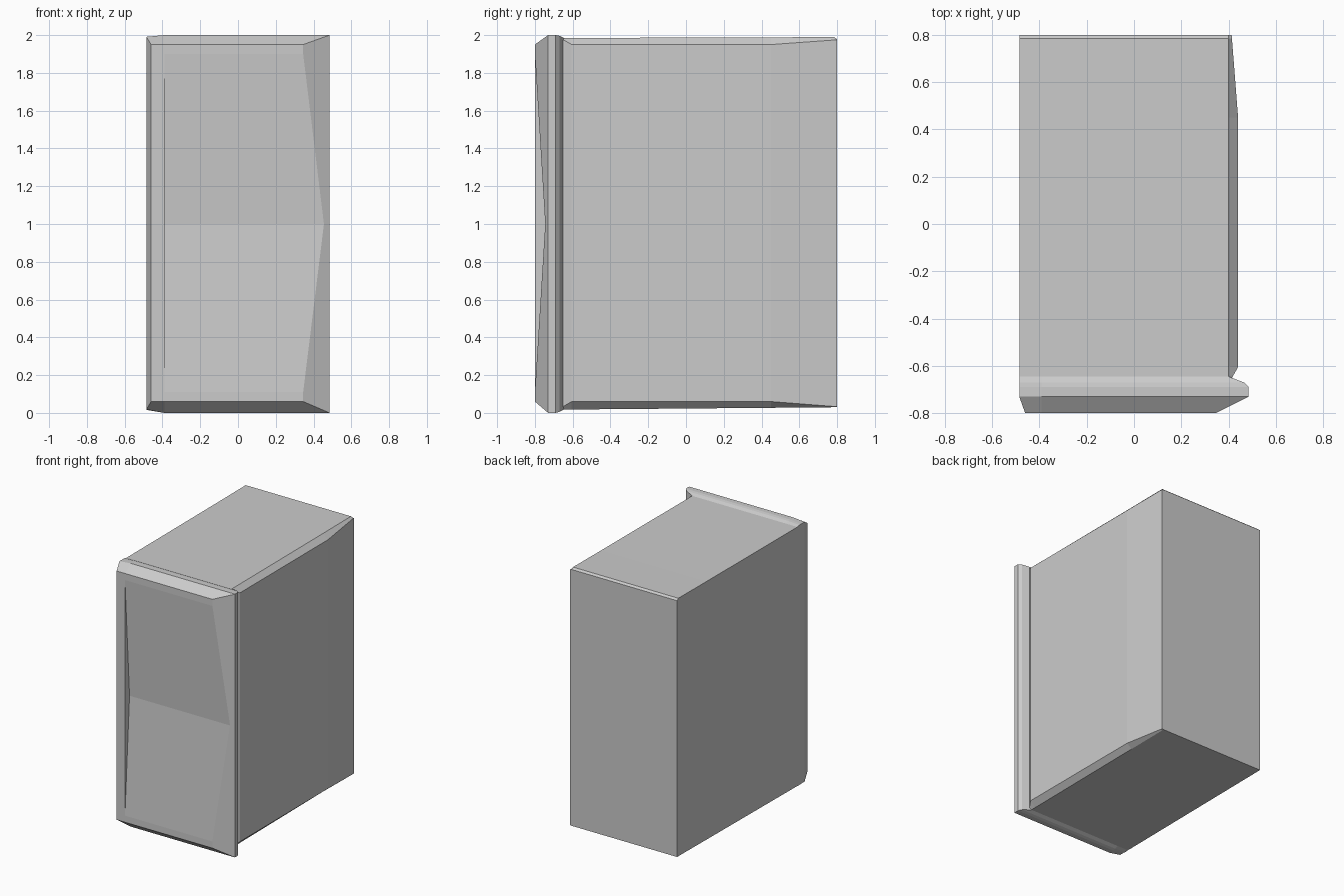
import bpy, bmesh

cube = bpy.data.objects.get("Cube")
if cube:
    bpy.data.objects.remove(cube, do_unlink=True)

grey = bpy.data.materials.new("plain grey")
grey.use_nodes = True
GREY = (0.6, 0.6, 0.6, 1)
grey.diffuse_color = GREY
grey.node_tree.nodes["Principled BSDF"].inputs["Base Color"].default_value = GREY


def loft(name, rings):
    """Skin equal-length rings of points and cap both ends."""
    bm = bmesh.new()
    loops = [[bm.verts.new(p) for p in ring] for ring in rings]
    for a, b in zip(loops, loops[1:]):
        for i in range(len(a)):
            j = (i + 1) % len(a)
            bm.faces.new((a[i], a[j], b[j], b[i]))
    bm.faces.new(loops[0])
    bm.faces.new(loops[-1])
    bmesh.ops.recalc_face_normals(bm, faces=bm.faces)
    mesh = bpy.data.meshes.new(name)
    bm.to_mesh(mesh)
    bm.free()
    mesh.materials.append(grey)
    obj = bpy.data.objects.new(name, mesh)
    bpy.context.collection.objects.link(obj)
    return obj


LEFT = -0.485    # flat side of the cabinet
HINGE = -0.39    # where the handle recess starts


def body_ring(y, side, bottom, low, high, top):
    shoulder = 0.40
    return [(x, y, z) for x, z in (
        (LEFT, bottom), (shoulder, bottom), (side, low),
        (side, high), (shoulder, top), (LEFT, top))]


def door_ring(y, left, right, bottom, top, drop=0.0):
    return [(x, y, z) for x, z in (
        (left, bottom + drop), (HINGE, bottom), (right, bottom),
        (right, top), (HINGE, top), (left, top - drop / 2))]


# Cabinet: bulged side tapering towards the back
loft("cabinet_body", [
    body_ring(-0.66, 0.41, 0.018, 0.03, 1.975, 1.985),
    body_ring(-0.64, 0.42, 0.018, 0.04, 1.97, 1.985),
    body_ring(-0.605, 0.44, 0.018, 0.06, 1.95, 1.985),
    body_ring(0.45, 0.44, 0.027, 0.06, 1.95, 1.988),
    body_ring(0.785, 0.414, 0.03, 0.034, 1.974, 1.99),
    body_ring(0.80, 0.413, 0.03, 0.033, 1.973, 1.977),
])

# Door: lipped back edge and bevelled front
door = loft("front_door", [
    door_ring(-0.645, LEFT, 0.40, 0.018, 1.985),
    door_ring(-0.67, LEFT, 0.465, 0.006, 1.996, 0.01),
    door_ring(-0.69, LEFT, 0.485, 0.0, 2.0, 0.018),
    door_ring(-0.73, LEFT, 0.485, 0.0, 2.0, 0.018),
    door_ring(-0.80, -0.46, 0.345, 0.06, 1.95),
])

# V-shaped recess across the door front, open at one side
profile = [(-0.9, 1.9), (-0.8, 1.9), (-0.745, 1.0), (-0.8, 0.11), (-0.9, 0.11)]
cutter = loft("recess_cutter", [[(x, y, z) for y, z in profile] for x in (HINGE, 0.6)])
cutter.hide_render = True
recess = door.modifiers.new("recess", "BOOLEAN")
recess.operation = "DIFFERENCE"
recess.solver = "EXACT"
recess.object = cutter
bpy.context.view_layer.objects.active = door
bpy.ops.object.modifier_apply(modifier=recess.name)
bpy.data.objects.remove(cutter, do_unlink=True)
